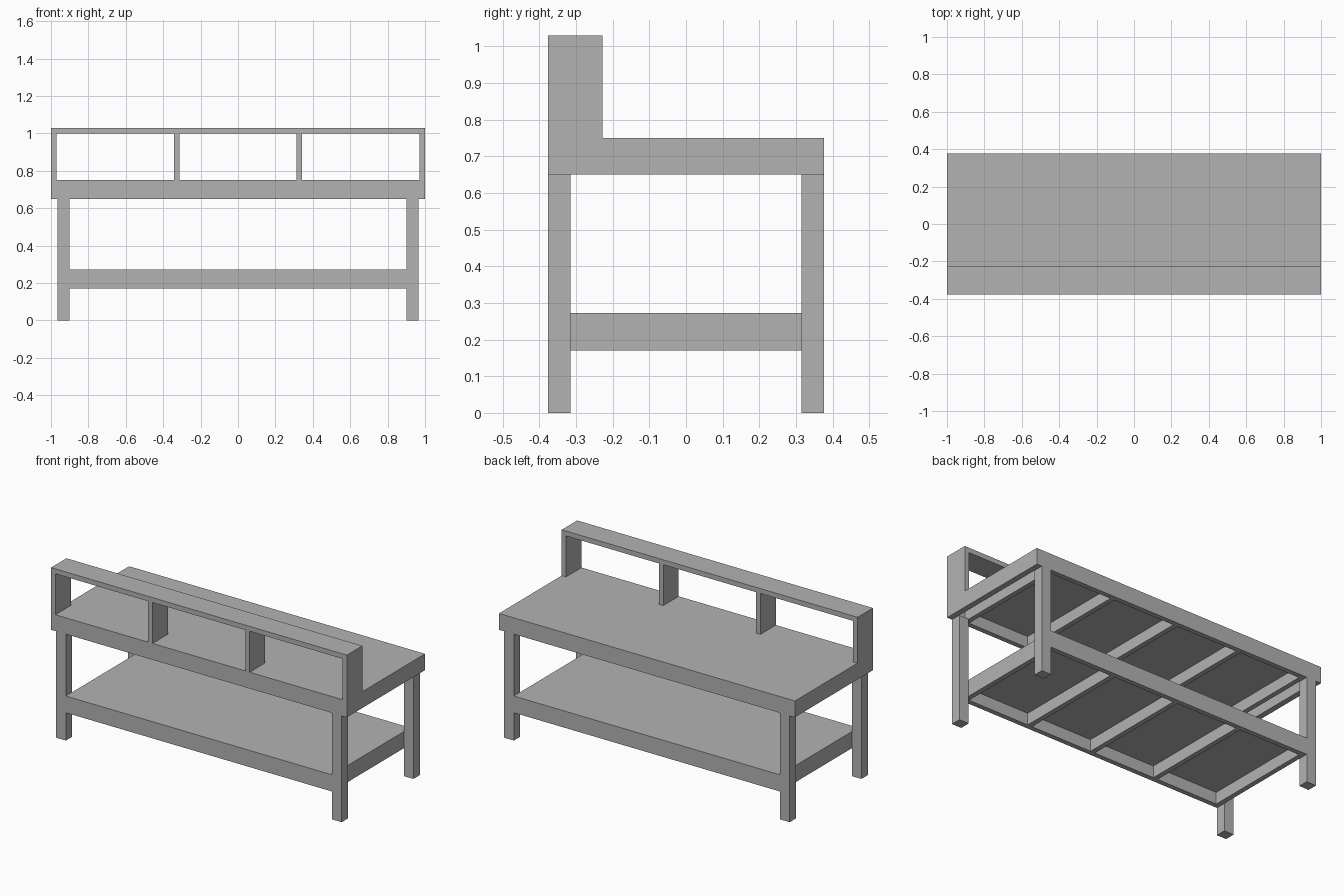
import bpy
import bmesh
from mathutils import Vector

cube = bpy.data.objects.get("Cube")
if cube:
    bpy.data.objects.remove(cube, do_unlink=True)

# Single painted-metal colour
GREY = (0.45, 0.45, 0.45, 1.0)
grey = bpy.data.materials.new("plain grey")
grey.use_nodes = True
grey.diffuse_color = GREY
grey.node_tree.nodes["Principled BSDF"].inputs["Base Color"].default_value = GREY


def box(name, x, y, z):
    """Flat-sided box from (min, max) ranges on each axis."""
    bm = bmesh.new()
    bmesh.ops.create_cube(bm, size=1)
    lo, hi = Vector((x[0], y[0], z[0])), Vector((x[1], y[1], z[1]))
    for v in bm.verts:
        v.co = Vector([(lo[i] + hi[i]) / 2 + v.co[i] * (hi[i] - lo[i]) for i in range(3)])
    mesh = bpy.data.meshes.new(name)
    bm.to_mesh(mesh)
    bm.free()
    mesh.materials.append(grey)
    obj = bpy.data.objects.new(name, mesh)
    bpy.context.collection.objects.link(obj)
    return obj


def span(a, b, side):
    """Range a..b mirrored to the given side."""
    return tuple(sorted((a * side, b * side)))


X, Y = 1.0, 0.377              # half length and half depth
LEG_IN, LEG_OUT = 0.9, 0.965   # leg range along the length
LEG_Y = 0.315                  # inner face of the legs
T = 0.03                       # sheet thickness
TOP_LOW, TOP = 0.65, 0.75
SHELF_LOW, SHELF = 0.17, 0.272
HEIGHT = 1.03
RISER_BACK = -0.228

# Legs
for sx, xname in ((1, "left"), (-1, "right")):
    for sy, yname in ((-1, "front"), (1, "back")):
        box(f"{yname}_{xname}_leg", span(LEG_IN, LEG_OUT, sx),
            span(LEG_Y, Y, sy), (0, TOP_LOW))

# Worktop and lower shelf panels
box("worktop_panel", (-X, X), (-Y, Y), (TOP - T, TOP))
box("shelf_panel", (-LEG_IN, LEG_IN), (-Y, Y), (SHELF - T, SHELF))

# Long rails under both panels
for sy, yname in ((-1, "front"), (1, "back")):
    box(f"worktop_{yname}_rail", (-X, X), span(Y - T, Y, sy), (TOP_LOW, TOP - T))
    box(f"shelf_{yname}_rail", (-LEG_IN, LEG_IN), span(Y - T, Y, sy),
        (SHELF_LOW, SHELF - T))

# Worktop end rails
for sx, xname in ((1, "left"), (-1, "right")):
    box(f"worktop_{xname}_end_rail", span(LEG_OUT, X, sx), (T - Y, Y - T),
        (TOP_LOW, TOP - T))

# Evenly spaced cross bars; the outer shelf bars close its ends
for i in range(5):
    c = (LEG_IN - T / 2) * (i - 2) / 2
    bar = (c - T / 2, c + T / 2)
    box(f"worktop_cross_bar_{i + 1}", bar, (T - Y, Y - T), (TOP_LOW, TOP - T))
    box(f"shelf_cross_bar_{i + 1}", bar, (T - Y, Y - T), (SHELF_LOW, SHELF - T))

# Raised front ledge on four upright plates
box("ledge_board", (-X, X), (-Y, RISER_BACK), (HEIGHT - T, HEIGHT))
for i in range(4):
    c = (X - T / 2) * (2 * i / 3 - 1)
    box(f"ledge_upright_{i + 1}", (c - T / 2, c + T / 2), (-Y, RISER_BACK),
        (TOP, HEIGHT - T))
